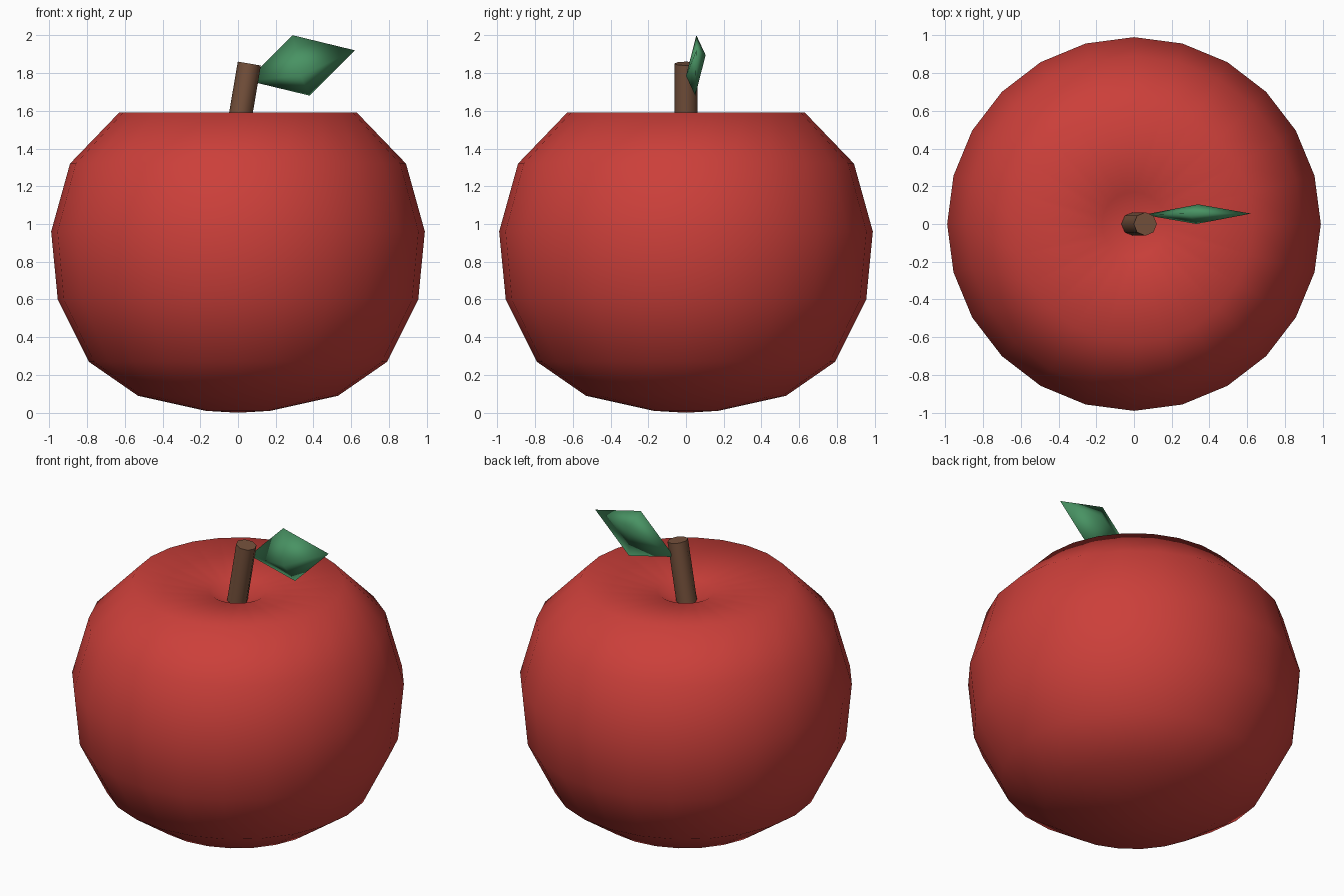
import bpy
import bmesh
from math import cos, sin, tau
from mathutils import Vector

cube = bpy.data.objects.get("Cube")
if cube:
    bpy.data.objects.remove(cube, do_unlink=True)


def make_material(name, rgb):
    mat = bpy.data.materials.new(name)
    mat.use_nodes = True
    color = (*rgb, 1)
    mat.diffuse_color = color
    mat.node_tree.nodes["Principled BSDF"].inputs["Base Color"].default_value = color
    return mat


def finish(name, bm, mat):
    """Turn a bmesh into a smooth-shaded object with one material."""
    bmesh.ops.recalc_face_normals(bm, faces=bm.faces)
    for face in bm.faces:
        face.smooth = True
    mesh = bpy.data.meshes.new(name)
    bm.to_mesh(mesh)
    bm.free()
    mesh.materials.append(mat)
    obj = bpy.data.objects.new(name, mesh)
    bpy.context.collection.objects.link(obj)
    return obj


def lathe(bm, profile, sides):
    """Revolve (radius, z) rings between a bottom pole and a top pole."""
    bottom = bm.verts.new((0, 0, profile[0][1]))
    top = bm.verts.new((0, 0, profile[-1][1]))
    rings = [[bm.verts.new((r * cos(tau * i / sides), r * sin(tau * i / sides), z))
              for i in range(sides)] for r, z in profile[1:-1]]
    for i in range(sides):
        j = (i + 1) % sides
        bm.faces.new((bottom, rings[0][j], rings[0][i]))
        bm.faces.new((top, rings[-1][i], rings[-1][j]))
        for low, high in zip(rings, rings[1:]):
            bm.faces.new((low[i], low[j], high[j], high[i]))


red = make_material("apple red", (0.6, 0.05, 0.042))
brown = make_material("stem brown", (0.18, 0.083, 0.045))
green = make_material("leaf green", (0.065, 0.29, 0.125))

# Round fruit with a dimple on top
bm = bmesh.new()
lathe(bm, [(0, 0), (0.17, 0.01), (0.53, 0.09), (0.79, 0.27), (0.955, 0.6),
           (0.99, 0.96), (0.89, 1.32), (0.63, 1.59), (0.17, 1.53), (0, 1.44)], 24)
finish("fruit_body", bm, red)

# Short stem leaning toward the leaf
base, tip = Vector((-0.02, 0, 1.38)), Vector((0.06, 0, 1.85))
axis = tip - base
bm = bmesh.new()
bmesh.ops.create_cone(bm, cap_ends=True, segments=8, radius1=0.062, radius2=0.062,
                      depth=axis.length)
bm.transform(axis.to_track_quat("Z", "Y").to_matrix().to_4x4())
bmesh.ops.translate(bm, verts=bm.verts, vec=(base + tip) / 2)
stem = finish("stem", bm, brown)
bpy.ops.object.select_all(action="DESELECT")
stem.select_set(True)
bpy.context.view_layer.objects.active = stem
bpy.ops.object.shade_smooth_by_angle(angle=tau / 7)

# Leaf: a flattened eight-faced gem spanned by its length, width and thickness
center = Vector((0.335, 0.052, 1.84))
length = Vector((0.285, 0.003, 0.08))
width = Vector((-0.045, 0.003, 0.16))
thickness = Vector((0.005, 0.052, 0.055))
bm = bmesh.new()
ends = [[bm.verts.new(center + side * arm) for side in (-1, 1)]
        for arm in (length, width, thickness)]
for a in ends[0]:
    for b in ends[1]:
        for c in ends[2]:
            bm.faces.new((a, b, c))
finish("leaf", bm, green)
